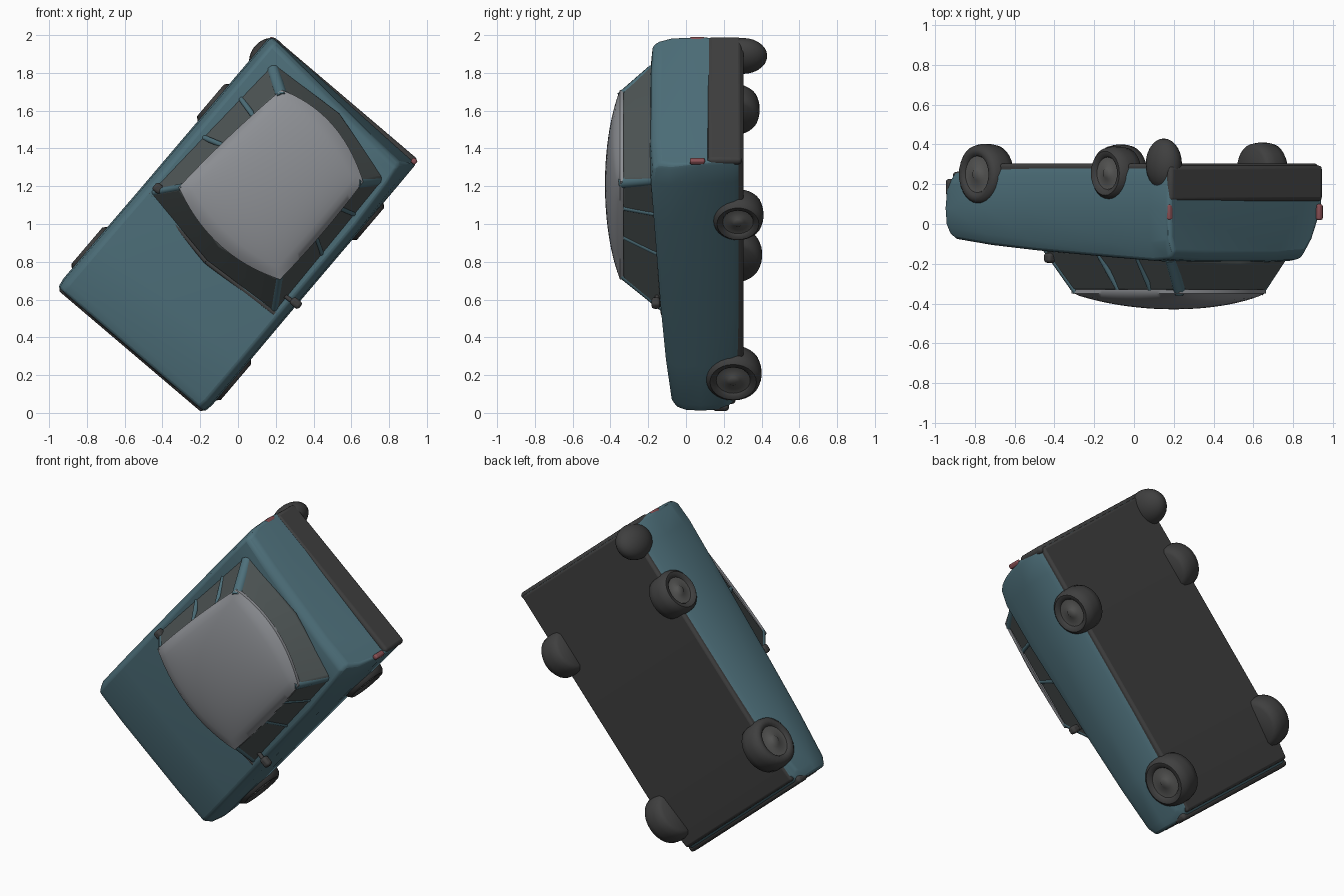
import bpy, bmesh, math
from mathutils import Matrix, Vector

if "Cube" in bpy.data.objects:
    bpy.data.objects.remove(bpy.data.objects["Cube"])

# Car frame: u = forward, v = sideways, h = up; the car lies diagonally, roof towards -y
F, W = Vector((-0.648, 0, -0.762)).normalized(), Vector((0.762, 0, -0.648)).normalized()
UP = Vector((0, -1, 0))
M = Matrix((F, W, UP)).transposed().to_4x4()
M.translation = (0, 0, 1.0)


def material(name, c):
    m = bpy.data.materials.new(name)
    m.diffuse_color = (*c, 1)
    m.use_nodes = True
    m.node_tree.nodes["Principled BSDF"].inputs["Base Color"].default_value = m.diffuse_color
    return m


PAINT = material("teal_paint", (0.075, 0.16, 0.195))
ROOF = material("roof_grey", (0.27, 0.28, 0.30))
GLASS = material("dark_glass", (0.075, 0.09, 0.09))
DARK = material("dark_trim", (0.05, 0.05, 0.05))
HUB = material("hub_grey", (0.1, 0.1, 0.097))
RED = material("tail_red", (0.25, 0.08, 0.09))


def finish(name, bm, mat, bevel=0, angle=40, segments=3):
    bmesh.ops.recalc_face_normals(bm, faces=bm.faces)
    me = bpy.data.meshes.new(name)
    bm.to_mesh(me)
    bm.free()
    me.transform(M)
    me.materials.append(mat)
    ob = bpy.data.objects.new(name, me)
    bpy.context.collection.objects.link(ob)
    if bevel:
        b = ob.modifiers.new("bevel", 'BEVEL')
        b.width, b.segments, b.limit_method = bevel, segments, 'ANGLE'
        b.angle_limit = math.radians(25)
    bpy.context.view_layer.objects.active = ob
    ob.select_set(True)
    bpy.ops.object.shade_smooth_by_angle(angle=math.radians(angle))
    ob.select_set(False)
    return ob


def loft(name, rings, mat, bevel=0):
    bm = bmesh.new()
    rows = [[bm.verts.new(p) for p in r] for r in rings]
    n = len(rows[0])
    for a, b in zip(rows, rows[1:]):
        for i in range(n):
            bm.faces.new((a[i], a[(i + 1) % n], b[(i + 1) % n], b[i]))
    bm.faces.new(rows[0])
    bm.faces.new(rows[-1])
    return finish(name, bm, mat, bevel)


def box(name, c, s, mat, bevel=0.01):
    bm = bmesh.new()
    bmesh.ops.create_cube(bm, size=1)
    bmesh.ops.scale(bm, vec=s, verts=bm.verts)
    bmesh.ops.translate(bm, vec=c, verts=bm.verts)
    return finish(name, bm, mat, bevel)


def bar(name, a, b, r, mat):
    bm = bmesh.new()
    rot = (b - a).to_track_quat('Z', 'Y').to_matrix().to_4x4()
    bmesh.ops.create_cone(bm, cap_ends=True, segments=10, radius1=r, radius2=r,
                          depth=(b - a).length, matrix=Matrix.Translation((a + b) / 2) @ rot)
    return finish(name, bm, mat)


def section(u, w, bot, shoulder, top, rake=0.0):
    half = [(0.93 * w, bot), (0.98 * w, bot + 0.05), (w, -0.08),
            (0.985 * w, shoulder), (0.93 * w, top), (0.5 * w, top + 0.01)]
    pts = half + [(-v, h) for v, h in reversed(half)]
    # the tail leans forward towards the top, more so on the right side
    return [(u + rake * max(0, h + 0.1) * (v / w + 1) / 2,
             v - (0.4 * rake * max(0, h + 0.1) if v > 0.6 * w else 0), h) for v, h in pts]


# Lower body: stations from tail to nose
loft("body", [section(*s) for s in (
    (-0.872, 0.507, -0.29, 0.07, 0.14, 0.3), (-0.845, 0.515, -0.30, 0.09, 0.175, 0.3),
    (-0.72, 0.515, -0.30, 0.09, 0.185, 0.15), (-0.40, 0.515, -0.30, 0.09, 0.168),
    (0.20, 0.515, -0.30, 0.08, 0.132), (0.55, 0.517, -0.29, 0.05, 0.105),
    (0.82, 0.517, -0.26, 0.02, 0.075), (0.873, 0.508, -0.22, 0.0, 0.05))],
     PAINT, 0.015)

# Underside pan
loft("underbody", [[(u, s * w, h) for s, h in ((-1, b), (1, b), (1, b + 0.06), (-1, b + 0.06))]
                   for u, w, b in ((-0.86, 0.49, -0.304), (0.5, 0.49, -0.304), (0.85, 0.48, -0.26))],
     DARK, 0.015)

# Cabin outline at belt and roof: front right, front mid, front left, rear left, rear mid, rear right
BELT = [Vector(p) for p in ((0.235, 0.455, 0.12), (0.26, 0, 0.135), (0.18, -0.465, 0.12),
                            (-0.775, -0.42, 0.17), (-0.80, 0.03, 0.185), (-0.69, 0.44, 0.165))]
TOP = [Vector(p) for p in ((0.08, 0.36, 0.34), (0.15, 0, 0.345), (0.055, -0.365, 0.34),
                           (-0.69, -0.285, 0.34), (-0.71, 0.03, 0.345), (-0.60, 0.36, 0.34))]
loft("glass_house", [BELT, TOP], GLASS, 0.02)


def inward(p, k):
    d = Vector((-0.28, 0, p.z)) - p
    return p + Vector((math.copysign(k, d.x), math.copysign(k, d.y), 0))


for i, r in ((0, 0.02), (2, 0.02), (3, 0.034), (5, 0.034)):
    bar("corner_pillar", inward(BELT[i], r), inward(TOP[i], r * 0.9), r, PAINT)
for a, b in ((0, 5), (2, 3)):
    for t in (0.42, 0.74):
        bar("side_pillar", inward(BELT[a].lerp(BELT[b], t), 0.01),
            inward(TOP[a].lerp(TOP[b], t), 0.01), 0.015, PAINT)
# windscreen seal along the belt
for a, b in ((0, 1), (1, 2)):
    bar("window_seal", BELT[a], BELT[b], 0.014, DARK)

# Domed roof: grid stretched over the roof outline
bm = bmesh.new()
bmesh.ops.create_grid(bm, x_segments=24, y_segments=24, size=1)
for v in bm.verts:
    s, t = v.co.x, v.co.y
    front = TOP[2].lerp(TOP[0], (t + 1) / 2)
    rear = TOP[3].lerp(TOP[5], (t + 1) / 2)
    p = rear.lerp(front, (s + 1) / 2)
    p.x += 0.08 * s * (1 - t * t)
    p.y += 0.012 * t * (1 - s * s)
    p.z = 0.35 + 0.079 * ((1 - s * s) * (1 - t * t)) ** 0.55
    v.co = p
edge = bmesh.ops.extrude_edge_only(bm, edges=[e for e in bm.edges if e.is_boundary])
bmesh.ops.translate(bm, vec=(0, 0, -0.02),
                    verts=[g for g in edge["geom"] if isinstance(g, bmesh.types.BMVert)])
finish("roof", bm, ROOF, 0, 50)


# Wheels: lathed tyre with recessed hub
def wheel(name, u, v, h, r, width=0.15):
    side = math.copysign(1, v)
    prof = [(0.0, -0.5), (0.8, -0.5), (0.95, -0.38), (1, -0.12), (1, 0.15),
            (0.95, 0.38), (0.82, 0.5), (0.66, 0.48), (0.6, 0.4), (0.25, 0.4), (0.18, 0.46), (0, 0.46)]
    for part, pts, mat in (("tyre", prof[:9], DARK), ("hub", prof[8:], HUB)):
        bm = bmesh.new()
        vs = [bm.verts.new((u + a * r, v + side * b * width, h)) for a, b in pts]
        es = [bm.edges.new(e) for e in zip(vs, vs[1:])]
        bmesh.ops.spin(bm, geom=vs + es, cent=(u, v, h), axis=(0, 1, 0),
                       angle=math.tau, steps=28, use_duplicate=False)
        bmesh.ops.remove_doubles(bm, verts=bm.verts, dist=1e-4)
        finish(name + "_" + part, bm, mat, 0, 50)


wheel("front_right_wheel", 0.645, 0.459, -0.25, 0.15)
wheel("front_left_wheel", 0.605, -0.46, -0.25, 0.153)
wheel("rear_right_wheel", -0.455, 0.459, -0.275, 0.135)
wheel("rear_left_wheel", -0.405, -0.46, -0.255, 0.135)

# Extra rounded lump under the rear left corner
bm = bmesh.new()
bmesh.ops.create_uvsphere(bm, u_segments=24, v_segments=14, radius=1)
bmesh.ops.scale(bm, vec=(0.105, 0.08, 0.13), verts=bm.verts)
bmesh.ops.translate(bm, vec=(-0.775, -0.462, -0.30), verts=bm.verts)
finish("rear_left_lump", bm, DARK)

# Nose and tail trim
box("front_bumper", (0.862, 0, -0.185), (0.045, 1.0, 0.085), DARK, 0.018)
box("grille", (0.868, 0, -0.06), (0.016, 0.62, 0.11), DARK)
box("rear_bumper", (-0.855, 0, -0.205), (0.045, 1.01, 0.18), DARK, 0.02)
for s, name in ((1, "right"), (-1, "left")):
    box(name + "_headlight", (0.867, s * 0.4, -0.06), (0.02, 0.13, 0.1), HUB)
    box(name + "_tail_light", (-0.857, s * 0.495, -0.06), (0.03, 0.03, 0.08), RED)
box("right_mirror", (0.12, 0.505, 0.16), (0.045, 0.06, 0.045), DARK, 0.015)
bar("right_mirror_arm", Vector((0.13, 0.42, 0.15)), Vector((0.125, 0.5, 0.16)), 0.012, DARK)
box("left_mirror", (0.13, -0.445, 0.17), (0.05, 0.05, 0.05), DARK, 0.015)
